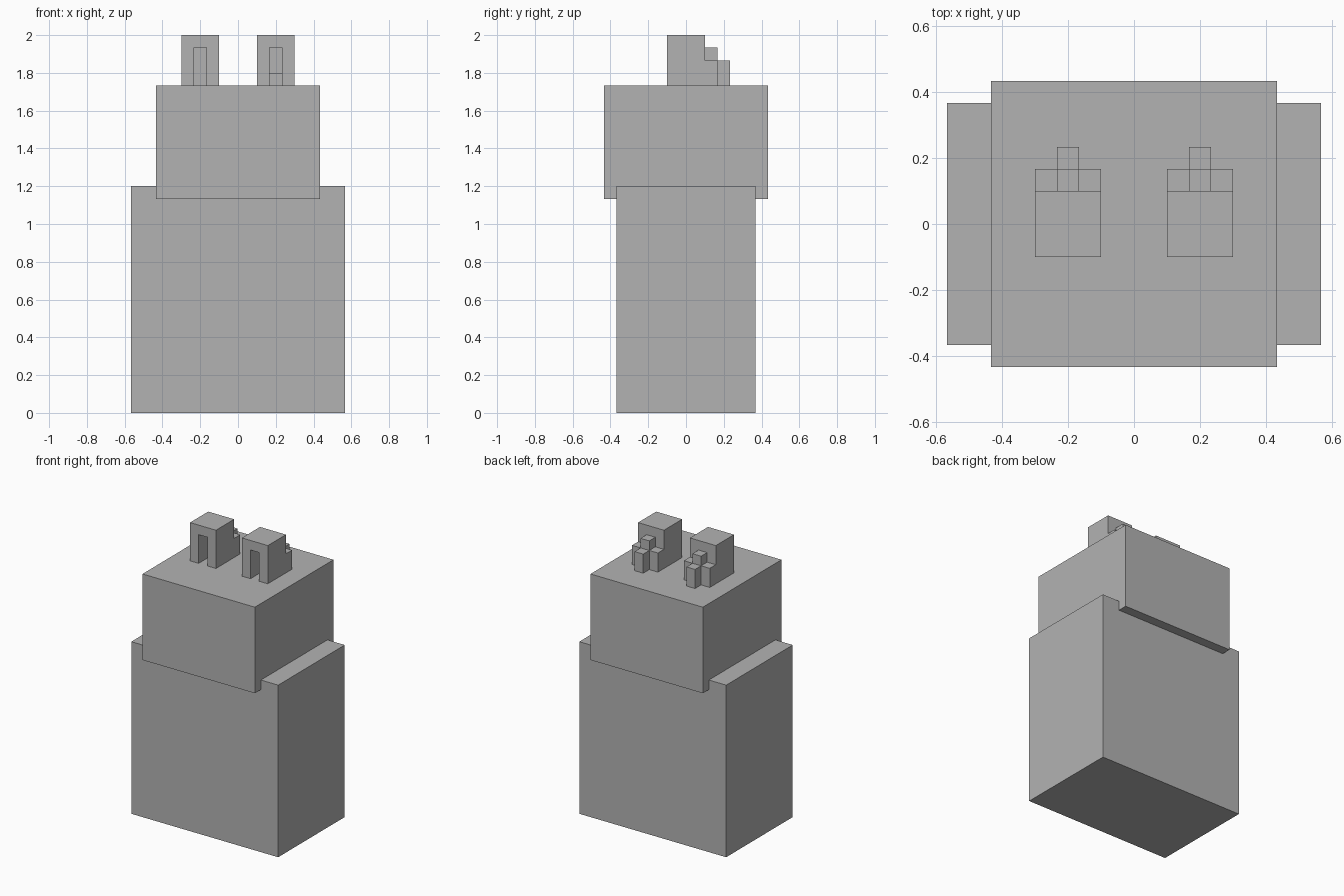
import bpy
import bmesh
from mathutils import Matrix, Vector

cube = bpy.data.objects.get("Cube")
if cube:
    bpy.data.objects.remove(cube, do_unlink=True)

# One flat grey for everything
grey = bpy.data.materials.new("plain grey")
grey.use_nodes = True
colour = (0.45, 0.45, 0.45, 1)
grey.diffuse_color = colour
grey.node_tree.nodes["Principled BSDF"].inputs["Base Color"].default_value = colour

U = 1 / 15      # all parts sit on this block grid
DECK = 26       # height of the upper block's top, in grid units


def add_box(bm, lo, hi):
    """Add a box between two grid corners."""
    lo, hi = Vector(lo) * U, Vector(hi) * U
    matrix = Matrix.Translation((lo + hi) / 2) @ Matrix.Diagonal((*(hi - lo), 1))
    bmesh.ops.create_cube(bm, size=1, matrix=matrix)


def make(name, boxes):
    bm = bmesh.new()
    for lo, hi in boxes:
        add_box(bm, lo, hi)
    mesh = bpy.data.meshes.new(name)
    bm.to_mesh(mesh)
    bm.free()
    mesh.materials.append(grey)
    obj = bpy.data.objects.new(name, mesh)
    bpy.context.collection.objects.link(obj)
    return obj


# Main blocks
make("lower_body", [((-8.5, -5.5, 0), (8.5, 5.5, 18))])
make("upper_block", [((-6.5, -6.5, 17), (6.5, 6.5, DECK))])

# Two arches on top, each with a stepped cluster behind
for side, cx in (("right", -3), ("left", 3)):
    legs = [((cx + a, -1.5, DECK), (cx + a + 1, 1.5, DECK + 3)) for a in (-1.5, 0.5)]
    lintel = ((cx - 1.5, -1.5, DECK + 3), (cx + 1.5, 1.5, DECK + 4))
    make(side + "_arch", legs + [lintel])
    steps = [((cx + a, 1.5, DECK), (cx + a + 1, 2.5, DECK + 2)) for a in (-1.5, 0.5)]
    steps.append(((cx - 0.5, 1.5, DECK), (cx + 0.5, 2.5, DECK + 3)))
    steps.append(((cx - 0.5, 2.5, DECK), (cx + 0.5, 3.5, DECK + 2)))
    make(side + "_back_steps", steps)

# Low sill inside the left arch
make("left_arch_sill", [((2.5, 0.5, DECK), (3.5, 1.5, DECK + 1))])
